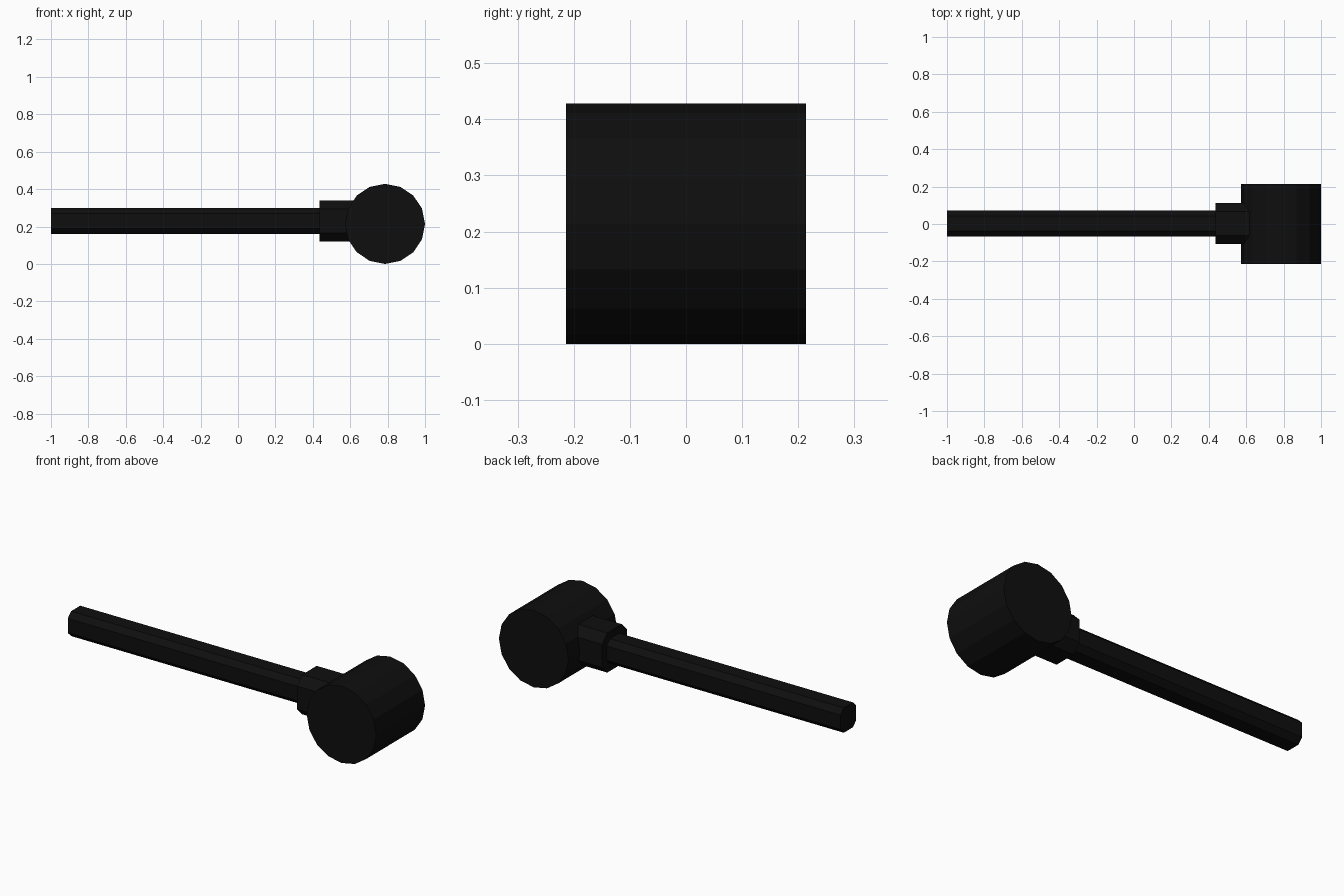
import bpy, bmesh, math

if "Cube" in bpy.data.objects:
    bpy.data.objects.remove(bpy.data.objects["Cube"])

black = bpy.data.materials.new("near_black")
black.diffuse_color = (0.0045, 0.0045, 0.0045, 1)
black.use_nodes = True
black.node_tree.nodes["Principled BSDF"].inputs["Base Color"].default_value = black.diffuse_color


def finish(name, bm):
    bmesh.ops.recalc_face_normals(bm, faces=bm.faces)
    me = bpy.data.meshes.new(name)
    bm.to_mesh(me)
    bm.free()
    me.materials.append(black)
    ob = bpy.data.objects.new(name, me)
    bpy.context.collection.objects.link(ob)
    return ob


def chamfered_bar(name, x0, x1, half, cy=0.003, cz=0.229):
    """Eight-sided bar along x: a square section with chamfered corners."""
    c = half * 0.58  # half-width of each flat side
    ring = [(half, -c), (half, c), (c, half), (-c, half),
            (-half, c), (-half, -c), (-c, -half), (c, -half)]
    bm = bmesh.new()
    face = bm.faces.new([bm.verts.new((x0, cy + y, cz + z)) for y, z in ring])
    ext = bmesh.ops.extrude_face_region(bm, geom=[face], use_keep_orig=True)
    verts = [v for v in ext["geom"] if isinstance(v, bmesh.types.BMVert)]
    bmesh.ops.translate(bm, verts=verts, vec=(x1 - x0, 0, 0))
    return finish(name, bm)


# Handle and the thicker collar that joins it to the head
chamfered_bar("handle", -1.0, 0.45, 0.069)
chamfered_bar("collar", 0.437, 0.64, 0.11)

# Mallet head: 16-sided drum lying along y
R = 0.214
bm = bmesh.new()
bmesh.ops.create_cone(bm, cap_ends=True, segments=16,
                      radius1=R, radius2=R, depth=2 * R)
head = finish("head", bm)
head.rotation_euler = (math.pi / 2, 0, 0)
head.location = (1 - R, 0, R)
